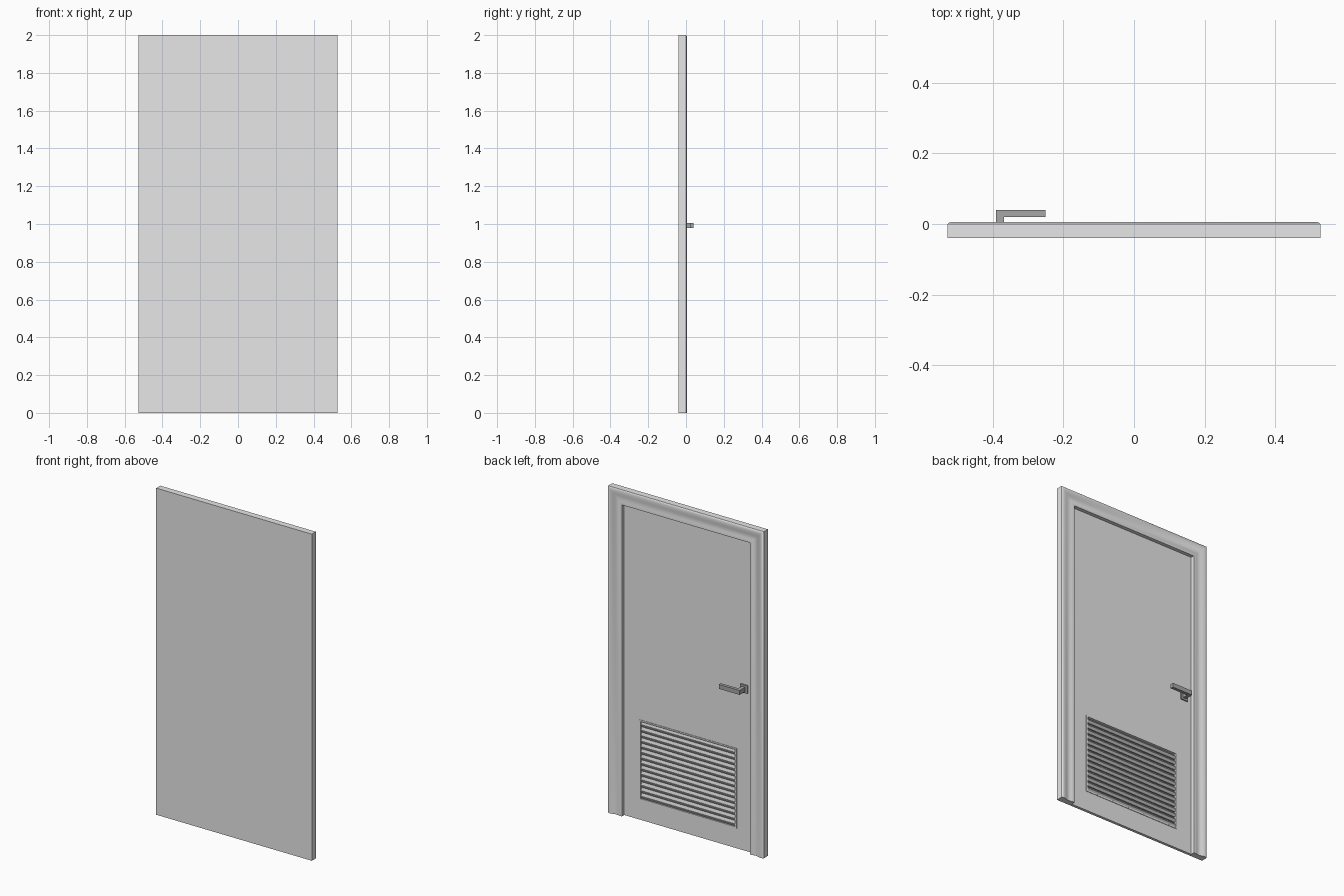
import bpy, bmesh, math
from mathutils import Matrix

if "Cube" in bpy.data.objects:
    bpy.data.objects.remove(bpy.data.objects["Cube"])

W, H = 0.527, 2.0          # half width and height of the door set
FRONT, LEAF = -0.039, -0.022   # front face and recessed door face (y)
JAMB = 0.093               # casing width


def material(name, v):
    m = bpy.data.materials.new(name)
    m.diffuse_color = (v, v, v, 1)
    m.use_nodes = True
    m.node_tree.nodes["Principled BSDF"].inputs["Base Color"].default_value = m.diffuse_color
    return m


GREY = material("door_light_grey", 0.80)
SLAT = material("slat_mid_grey", 0.52)
DARK = material("handle_grey", 0.39)


def finish(name, bm, mat, smooth=False):
    bmesh.ops.recalc_face_normals(bm, faces=bm.faces)
    me = bpy.data.meshes.new(name)
    bm.to_mesh(me)
    bm.free()
    me.materials.append(mat)
    ob = bpy.data.objects.new(name, me)
    bpy.context.collection.objects.link(ob)
    if smooth:
        bpy.ops.object.select_all(action='DESELECT')
        ob.select_set(True)
        bpy.context.view_layer.objects.active = ob
        bpy.ops.object.shade_smooth_by_angle(angle=math.radians(32))
    return ob


def box(name, x, y, z, mat):
    bm = bmesh.new()
    bmesh.ops.create_cube(bm, size=1, matrix=Matrix.LocRotScale(
        ((x[0] + x[1]) / 2, (y[0] + y[1]) / 2, (z[0] + z[1]) / 2), None,
        (x[1] - x[0], y[1] - y[0], z[1] - z[0])))
    return finish(name, bm, mat)


def ring(name, outer, inner, y0, y1, mat):
    """Rectangular frame; outer/inner = (half width, bottom, top)."""
    bm = bmesh.new()
    loops = []
    for (w, a, b), y in ((outer, y0), (outer, y1), (inner, y1), (inner, y0)):
        loops.append([bm.verts.new((x, y, z)) for x, z in
                      ((-w, a), (-w, b), (w, b), (w, a))])
    for k in range(4):
        p, q = loops[k], loops[(k + 1) % 4]
        for i in range(4):
            j = (i + 1) % 4
            bm.faces.new((p[i], p[j], q[j], q[i]))
    return finish(name, bm, mat)


# Flat front sheet closing the whole door set
box("front_panel", (-W, W), (FRONT, -0.036), (0, H), GREY)

# Moulded casing: profile (inset, y) swept with mitres round three sides
profile = [(0, -0.036), (0, 0.0), (0.003, 0.0035), (0.009, 0.0055),
           (0.018, 0.0055), (0.030, 0.003), (0.042, -0.001), (0.054, -0.003),
           (0.066, -0.0015), (0.076, 0.001), (0.085, 0.002), (JAMB, 0.001),
           (JAMB, -0.036)]
bm = bmesh.new()
path = []
for corner in range(4):
    sx = -1 if corner < 2 else 1
    top = corner in (1, 2)
    path.append([bm.verts.new((sx * (W - d), y, H - d if top else 0))
                 for d, y in profile])
n = len(profile)
for a, b in zip(path, path[1:]):
    for i in range(n):
        j = (i + 1) % n
        bm.faces.new((a[i], a[j], b[j], b[i]))
bm.faces.new(path[0])
bm.faces.new(path[-1])
finish("casing", bm, GREY, smooth=True)

# Door leaf with vent opening
VENT = (0.329, 0.122, 0.612)
ring("door_leaf", (W - JAMB, 0, H - JAMB), VENT, -0.036, LEAF, GREY)

# Vent border and sloping slats with undercut front edges
Z0, Z1, X = 0.131, 0.603, 0.320
ring("vent_border", VENT, (X, Z0, Z1), -0.036, -0.019, GREY)
count = 14
pitch = (Z1 - Z0) / count
bm = bmesh.new()
for i in range(count):
    z = Z0 + i * pitch
    section = [(-0.0365, z + 0.033), (-0.034, z + 0.033), (-0.0205, z + 0.016),
               (-0.0205, z + 0.013), (-0.0265, z), (-0.0365, z)]
    ends = [[bm.verts.new((x, y, h)) for y, h in section] for x in (-X, X)]
    m = len(section)
    for k in range(m):
        j = (k + 1) % m
        bm.faces.new((ends[0][k], ends[0][j], ends[1][j], ends[1][k]))
    bm.faces.new(ends[0])
    bm.faces.new(ends[1])
finish("vent_slats", bm, SLAT)

# Lever handle: backing plate plus one L-shaped bar
box("handle_plate", (-0.405, -0.357), (LEAF, -0.015), (0.968, 1.018), DARK)
bm = bmesh.new()
outline = [(-0.39, -0.015), (-0.39, 0.039), (-0.25, 0.039), (-0.25, 0.02),
           (-0.368, 0.02), (-0.368, -0.015)]
face = bm.faces.new([bm.verts.new((x, y, 0.979)) for x, y in outline])
ext = bmesh.ops.extrude_face_region(bm, geom=[face])
for v in ext["geom"]:
    if isinstance(v, bmesh.types.BMVert):
        v.co.z = 1.006
finish("handle_lever", bm, DARK)
